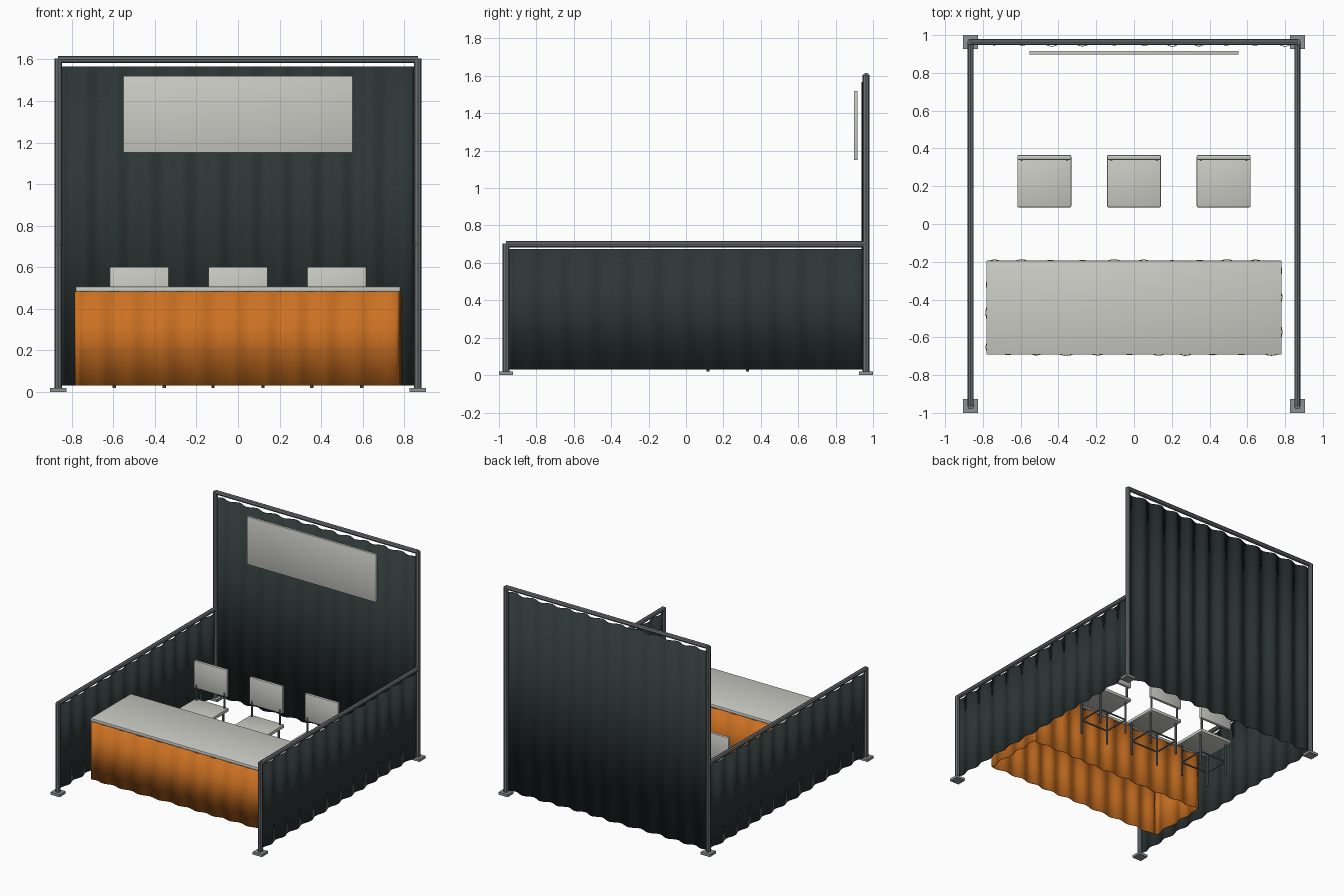
import bpy, bmesh, math
from mathutils import Vector

if "Cube" in bpy.data.objects:
    bpy.data.objects.remove(bpy.data.objects["Cube"])


def material(name, rgb):
    m = bpy.data.materials.new(name)
    m.diffuse_color = (*rgb, 1)
    m.use_nodes = True
    m.node_tree.nodes["Principled BSDF"].inputs["Base Color"].default_value = m.diffuse_color
    return m


PALE = material("pale_grey", (0.60, 0.60, 0.56))
DARK = material("dark_green_cloth", (0.026, 0.037, 0.036))
ORANGE = material("orange_cloth", (0.60, 0.165, 0.016))
METAL = material("grey_metal", (0.15, 0.16, 0.17))
PLATE = material("light_metal", (0.27, 0.29, 0.30))


def finish(name, bm, mat, smooth=False):
    bmesh.ops.recalc_face_normals(bm, faces=bm.faces)
    me = bpy.data.meshes.new(name)
    bm.to_mesh(me)
    bm.free()
    me.materials.append(mat)
    ob = bpy.data.objects.new(name, me)
    bpy.context.collection.objects.link(ob)
    if smooth:
        bpy.context.view_layer.objects.active = ob
        ob.select_set(True)
        bpy.ops.object.shade_smooth_by_angle(angle=math.radians(40))
        ob.select_set(False)
    return ob


def box(name, lo, hi, mat, bevel=0):
    lo, hi = Vector(lo), Vector(hi)
    bm = bmesh.new()
    bmesh.ops.create_cube(bm, size=1)
    for v in bm.verts:
        v.co = (lo + hi) / 2 + v.co * (hi - lo)
    if bevel:
        bmesh.ops.bevel(bm, geom=bm.edges[:], offset=bevel, segments=2,
                        profile=0.5, affect='EDGES')
    return finish(name, bm, mat, bevel > 0)


def tube(name, a, b, r, mat, sides=8):
    a, b = Vector(a), Vector(b)
    bm = bmesh.new()
    bmesh.ops.create_cone(bm, cap_ends=True, segments=sides, radius1=r, radius2=r,
                          depth=(b - a).length)
    q = (b - a).to_track_quat('Z', 'Y')
    for v in bm.verts:
        v.co = (a + b) / 2 + q @ v.co
    return finish(name, bm, mat, sides > 8)


def curtain(name, a, b, z0, z1, waves, amp, mat):
    """Hanging cloth from a to b with folds that vary a little along its length."""
    a, b = Vector((*a, 0)), Vector((*b, 0))
    d = (b - a).normalized()
    n = Vector((-d.y, d.x, 0))
    bm = bmesh.new()
    prev = None
    steps = waves * 10
    for i in range(steps + 1):
        t = i / steps
        w = math.sin(2 * math.pi * waves * t + 0.6 * math.sin(9 * t))
        p = a.lerp(b, t) + n * amp * (0.8 * w + 0.2 * math.sin(17 * t))
        cur = [bm.verts.new((p.x, p.y, z)) for z in (z0, z1)]
        if prev:
            bm.faces.new((prev[0], cur[0], cur[1], prev[1]))
        prev = cur
    ob = finish(name, bm, mat, True)
    s = ob.modifiers.new("thickness", 'SOLIDIFY')
    s.thickness = 0.003
    s.offset = 0
    return ob


# Posts with foot plates
PX, PY = 0.865, 0.963
for sx, side in ((-1, "left"), (1, "right")):
    for sy, end, top in ((-1, "front", 0.705), (1, "back", 1.605)):
        x, y = sx * PX, sy * PY
        box(f"{side}_{end}_foot", (x - 0.039, y - 0.037, 0), (x + 0.039, y + 0.037, 0.02), PLATE)
        tube(f"{side}_{end}_post", (x, y, 0.02), (x, y, top), 0.018, METAL)
    # Low side wall
    tube(f"{side}_rail", (sx * PX, -PY, 0.70), (sx * PX, PY, 0.70), 0.0165, METAL)
    curtain(f"{side}_curtain", (sx * PX, -0.945), (sx * PX, 0.945), 0.03, 0.675, 12, 0.012, DARK)

# Tall back wall
tube("back_rail", (-PX, PY, 1.60), (PX, PY, 1.60), 0.0165, METAL)
curtain("back_curtain", (-0.847, 0.957), (0.847, 0.957), 0.03, 1.566, 11, 0.017, DARK)
box("sign_board", (-0.553, 0.897, 1.15), (0.553, 0.917, 1.52), PALE, 0.003)

# Table with a cloth skirt on all four sides
X, Y0, Y1 = 0.775, -0.686, -0.199
box("table_top", (-0.782, -0.692, 0.482), (0.782, -0.194, 0.507), PALE, 0.006)
curtain("front_skirt", (-X, Y0), (X, Y0), 0.032, 0.483, 10, 0.011, ORANGE)
curtain("rear_skirt", (-X, Y1), (X, Y1), 0.032, 0.483, 10, 0.011, ORANGE)
for sx, side in ((-1, "left"), (1, "right")):
    curtain(f"{side}_skirt", (sx * X, Y0), (sx * X, Y1), 0.032, 0.483, 3, 0.01, ORANGE)

# Three chairs
for i, cx in enumerate((-0.475, 0, 0.475), 1):
    box(f"chair_{i}_seat", (cx - 0.143, 0.088, 0.275), (cx + 0.143, 0.365, 0.302), PALE, 0.007)
    box(f"chair_{i}_backrest", (cx - 0.143, 0.34, 0.39), (cx + 0.143, 0.364, 0.602), PALE, 0.007)
    for sx in (-1, 1):
        x = cx + sx * 0.12
        tube(f"chair_{i}_front_leg", (x, 0.118, 0.02), (x, 0.118, 0.28), 0.008, METAL)
        tube(f"chair_{i}_back_leg", (x, 0.328, 0.02), (x, 0.328, 0.28), 0.008, METAL)
        tube(f"chair_{i}_back_support", (x, 0.342, 0.29), (x, 0.342, 0.42), 0.008, METAL)
        tube(f"chair_{i}_side_rung", (x, 0.118, 0.13), (x, 0.328, 0.13), 0.006, METAL)
    for y in (0.118, 0.328):
        tube(f"chair_{i}_cross_rung", (cx - 0.12, y, 0.13), (cx + 0.12, y, 0.13), 0.006, METAL)
